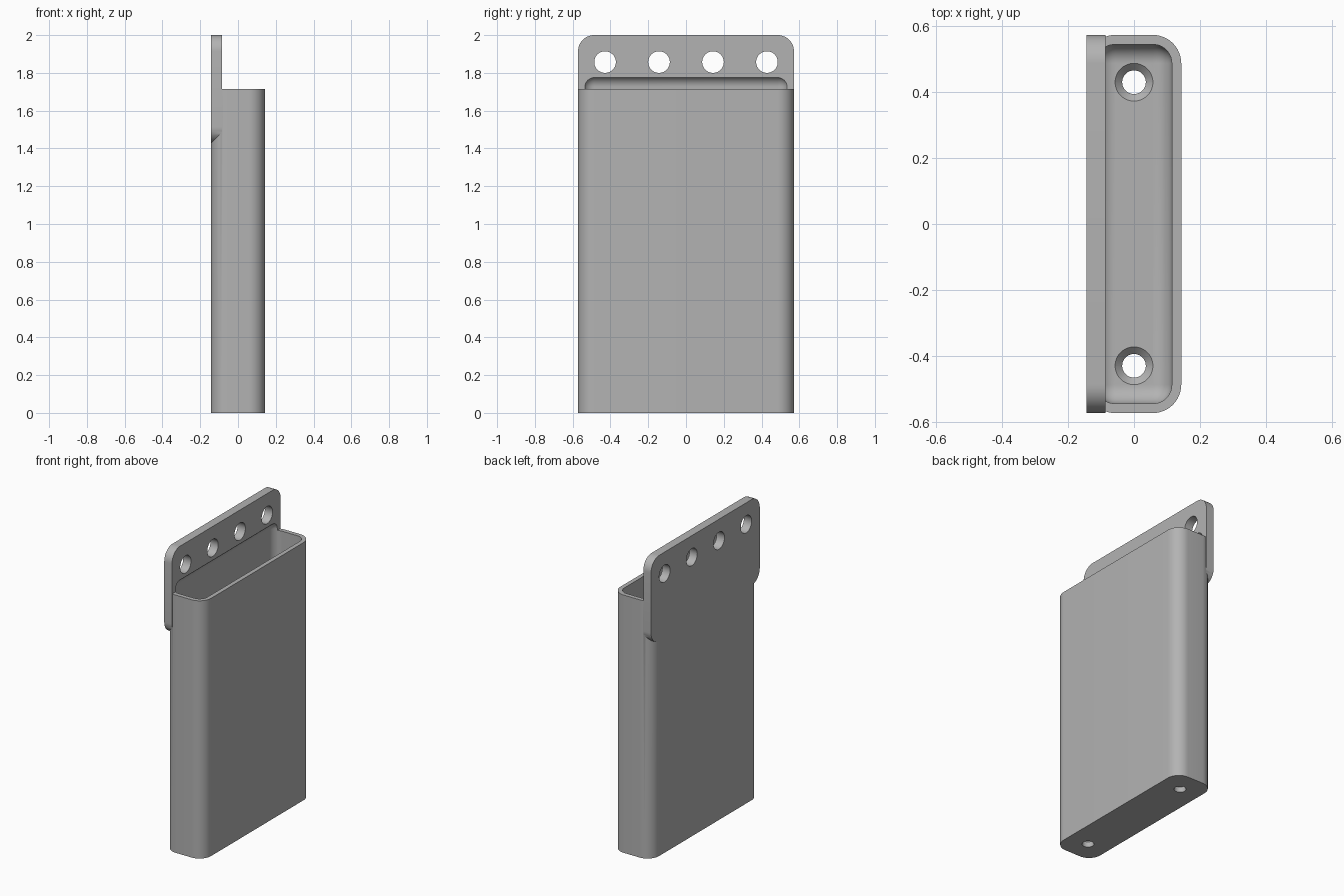
import bpy, bmesh, math
from mathutils import Matrix

if "Cube" in bpy.data.objects:
    bpy.data.objects.remove(bpy.data.objects["Cube"])

U = 2 / 70                      # one design unit
WIDTH, DEPTH, HEIGHT = 40 * U, 10 * U, 60 * U
BACK = -DEPTH / 2

grey = bpy.data.materials.new("plain grey")
grey.use_nodes = True
colour = (0.45, 0.45, 0.45, 1)
grey.diffuse_color = colour
grey.node_tree.nodes["Principled BSDF"].inputs["Base Color"].default_value = colour


def finish(name, bm):
    mesh = bpy.data.meshes.new(name)
    bmesh.ops.recalc_face_normals(bm, faces=bm.faces)
    bm.to_mesh(mesh)
    bm.free()
    mesh.materials.append(grey)
    ob = bpy.data.objects.new(name, mesh)
    bpy.context.collection.objects.link(ob)
    return ob


def rounded_box(name, lo, hi, radius, axis=None, segments=12):
    """Box rounded on the edges along one axis, or on every edge."""
    bm = bmesh.new()
    bmesh.ops.create_cube(bm, size=1)
    for v in bm.verts:
        v.co = [a + (b - a) * (c + 0.5) for a, b, c in zip(lo, hi, v.co)]
    edges = [e for e in bm.edges if axis is None
             or abs((e.verts[0].co - e.verts[1].co).normalized()[axis]) > 0.9]
    bmesh.ops.bevel(bm, geom=edges, offset=radius, offset_type='OFFSET',
                    segments=segments, profile=0.5, affect='EDGES')
    return finish(name, bm)


def cone(name, r_low, r_high, length, centre, turn=Matrix()):
    bm = bmesh.new()
    bmesh.ops.create_cone(bm, cap_ends=True, segments=48, radius1=r_low,
                          radius2=r_high, depth=length,
                          matrix=Matrix.Translation(centre) @ turn)
    return finish(name, bm)


def combine(target, tool, operation):
    mod = target.modifiers.new(operation.lower(), 'BOOLEAN')
    mod.operation, mod.object, mod.solver = operation, tool, 'EXACT'
    bpy.context.view_layer.objects.active = target
    bpy.ops.object.modifier_apply(modifier=mod.name)
    bpy.data.objects.remove(tool)


# Sleeve with rounded upright edges, joined to the mounting plate
holder = rounded_box("wall_holder", (BACK, -WIDTH / 2, 0),
                     (-BACK, WIDTH / 2, HEIGHT), 3 * U, axis=2)
plate = rounded_box("mounting_plate", (BACK, -WIDTH / 2, 50 * U),
                    (BACK + 2 * U, WIDTH / 2, 70 * U), 3 * U, axis=0)
combine(holder, plate, 'UNION')

# Pocket, whose rounded top bites into the plate
pocket = rounded_box("pocket_cutter", (BACK + U, -WIDTH / 2 + U, 2 * U),
                     (-BACK - U, WIDTH / 2 - U, 62.4 * U), 2 * U)
combine(holder, pocket, 'DIFFERENCE')

# Row of holes through the plate
sideways = Matrix.Rotation(math.pi / 2, 4, 'Y')
for y in (-15, -5, 5, 15):
    hole = cone("plate_hole_cutter", 2 * U, 2 * U, 6 * U,
                (BACK + U, y * U, 65 * U), sideways)
    combine(holder, hole, 'DIFFERENCE')

# Countersunk screw holes through the floor
for y in (-15, 15):
    bore = cone("bore_cutter", 1.25 * U, 1.25 * U, 6 * U, (0, y * U, U))
    combine(holder, bore, 'DIFFERENCE')
    sink = cone("sink_cutter", 1.25 * U, 2.75 * U, 1.5 * U, (0, y * U, 2 * U))
    combine(holder, sink, 'DIFFERENCE')

# Smooth shading with sharp edges kept
bpy.ops.object.select_all(action='DESELECT')
holder.select_set(True)
bpy.context.view_layer.objects.active = holder
bpy.ops.object.shade_smooth_by_angle(angle=math.radians(30))
